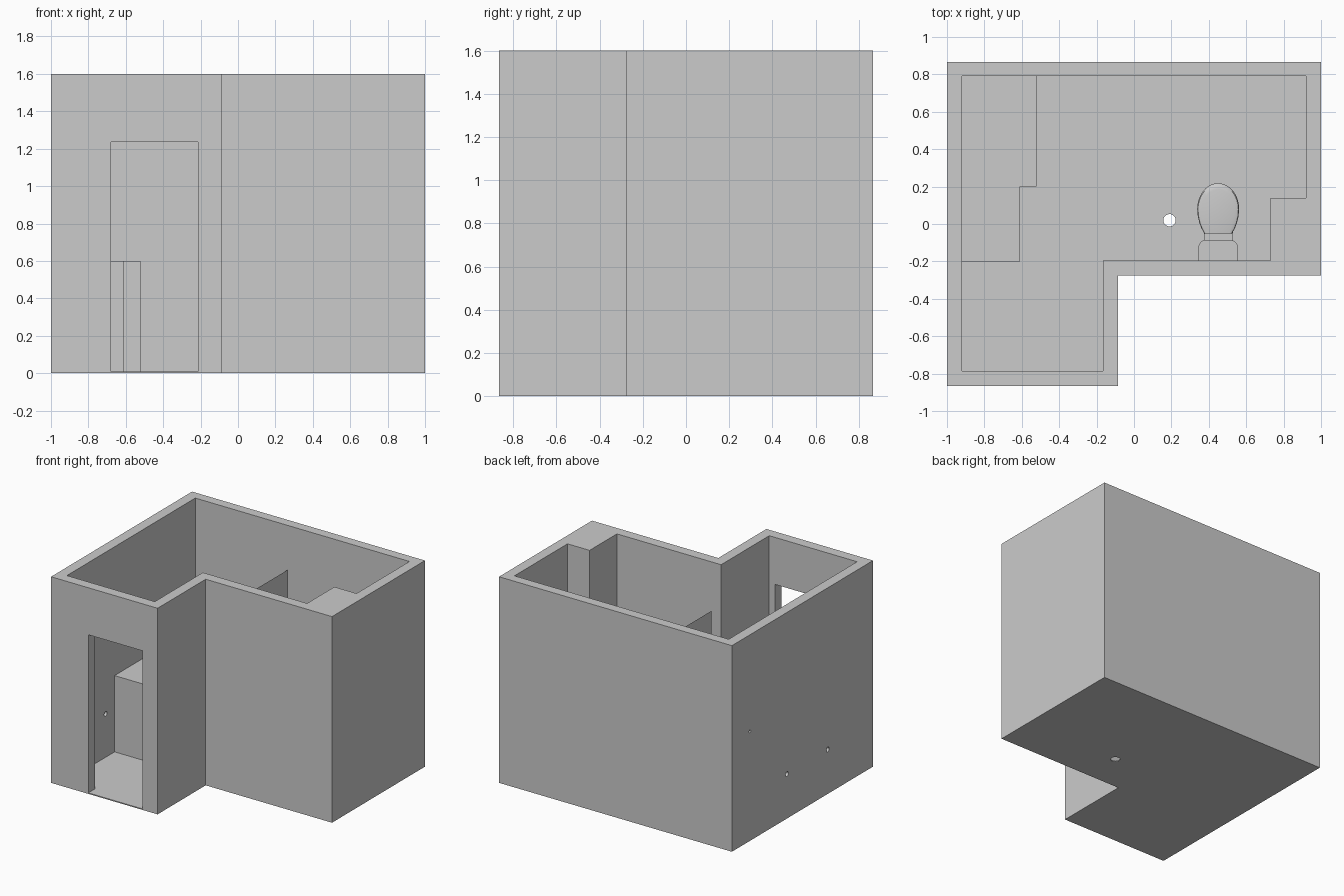
import bpy, bmesh, math
from mathutils import Matrix

if "Cube" in bpy.data.objects:
    bpy.data.objects.remove(bpy.data.objects["Cube"])

gray = bpy.data.materials.new("plain gray")
gray.diffuse_color = (0.6, 0.6, 0.6, 1)
gray.use_nodes = True
gray.node_tree.nodes["Principled BSDF"].inputs["Base Color"].default_value = gray.diffuse_color


def finish(name, bm, smooth=False):
    bmesh.ops.recalc_face_normals(bm, faces=bm.faces)
    me = bpy.data.meshes.new(name)
    bm.to_mesh(me)
    bm.free()
    me.materials.append(gray)
    ob = bpy.data.objects.new(name, me)
    bpy.context.collection.objects.link(ob)
    if smooth:
        bpy.ops.object.select_all(action='DESELECT')
        ob.select_set(True)
        bpy.context.view_layer.objects.active = ob
        bpy.ops.object.shade_smooth_by_angle(angle=math.radians(40))
    return ob


def loft(name, rings, smooth=False):
    """Skin a stack of equal-length point rings and cap both ends."""
    bm = bmesh.new()
    vs = [[bm.verts.new(p) for p in r] for r in rings]
    n = len(vs[0])
    for a, b in zip(vs, vs[1:]):
        for i in range(n):
            bm.faces.new((a[i], a[(i + 1) % n], b[(i + 1) % n], b[i]))
    bm.faces.new(vs[0][::-1])
    bm.faces.new(vs[-1])
    return finish(name, bm, smooth)


def prism(name, pts, z0, z1, smooth=False):
    return loft(name, [[(x, y, z) for x, y in pts] for z in (z0, z1)], smooth)


def rect(x0, x1, y0, y1):
    return [(x0, y0), (x1, y0), (x1, y1), (x0, y1)]


def cylinder(name, pos, r, depth, axis='Z', smooth=False):
    bm = bmesh.new()
    rot = Matrix.Rotation(math.pi / 2, 4, 'Y') if axis == 'X' else Matrix()
    bmesh.ops.create_cone(bm, cap_ends=True, segments=24, radius1=r, radius2=r,
                          depth=depth, matrix=Matrix.Translation(pos) @ rot)
    return finish(name, bm, smooth)


def cut(target, cutter):
    m = target.modifiers.new("cut", 'BOOLEAN')
    m.operation, m.solver, m.object = 'DIFFERENCE', 'EXACT', cutter
    bpy.context.view_layer.objects.active = target
    bpy.ops.object.modifier_apply(modifier=m.name)
    bpy.data.objects.remove(cutter)


# Room shell: L-shaped walls and floor, corner shaft left solid
FLOOR = 0.008
shell = prism("room_shell", [(-1, -.865), (-.085, -.865), (-.085, -.275),
                             (1, -.275), (1, .865), (-1, .865)], 0, 1.6)
cut(shell, prism("room_space", [(-.92, -.785), (-.165, -.785), (-.165, -.195),
                                (.73, -.195), (.73, .14), (.92, .14),
                                (.92, .79), (-.92, .79)], FLOOR, 1.8))
# Doorway, floor drain and pipe holes in the left wall
cut(shell, prism("doorway", rect(-.68, -.215, -.95, -.7), FLOOR, 1.235))
cut(shell, cylinder("drain_hole", (.19, .02, 0), .033, .1))
for y, z, r in ((.644, .85, .011), (.19, .345, .018), (-.31, .345, .018)):
    cut(shell, cylinder("pipe_hole", (-.96, y, z), r, .12, 'X'))

# Low stepped counter along the left wall
prism("counter", [(-.92, -.2), (-.61, -.2), (-.61, .2), (-.52, .2),
                  (-.52, .79), (-.92, .79)], FLOOR, .6)

# Thin screen standing out from the back wall
bm = bmesh.new()
bm.faces.new([bm.verts.new((-.126, y, z)) for y, z in
              ((-.134, FLOOR), (.79, FLOOR), (.79, 1.255), (-.134, 1.255))])
finish("screen", bm)

# Toilet bowl and lid: egg outline scaled about its straight back edge
CX, BACK = .45, -.052
egg = [(.112 * math.cos(t), .132 + .138 * math.sin(t))
       for t in (math.pi * i / 24 for i in range(25))]
taper = [(.109, .095), (.101, .06), (.09, .03), (.073, 0)]
egg += [(-w, y) for w, y in taper] + [(w, y) for w, y in taper[::-1]]


def egg_ring(z, sx, sy):
    return [(CX + x * sx, BACK + y * sy, z) for x, y in egg]


loft("toilet_bowl", [egg_ring(*r) for r in (
    (FLOOR, .68, .72), (.05, .64, .68), (.12, .7, .74), (.18, .86, .88),
    (.215, .95, .96), (.235, .97, .98))], True)
loft("toilet_lid", [egg_ring(*r) for r in (
    (.236, .97, .985), (.24, 1, 1), (.254, 1, 1), (.262, .96, .975),
    (.267, .8, .88))], True)
prism("toilet_neck", rect(.375, .53, -.195, -.04), FLOOR, .235)


# Cistern with rounded front corners, its lid and flush button
def tank_outline(g):
    pts = [(.555 + g, -.195), (.345 - g, -.195)][::-1]
    for cx, a0 in ((.515, 0), (.385, 90)):
        for i in range(7):
            a = math.radians(a0 + 15 * i)
            pts.append((cx + (.04 + g) * math.cos(a),
                        -.125 + (.04 + g) * math.sin(a)))
    return pts


prism("toilet_tank", tank_outline(-.005), .235, .44, True)
prism("tank_lid", tank_outline(0), .44, .46, True)
cylinder("flush_button", (.45, -.14, .462), .014, .006, 'Z', True)
